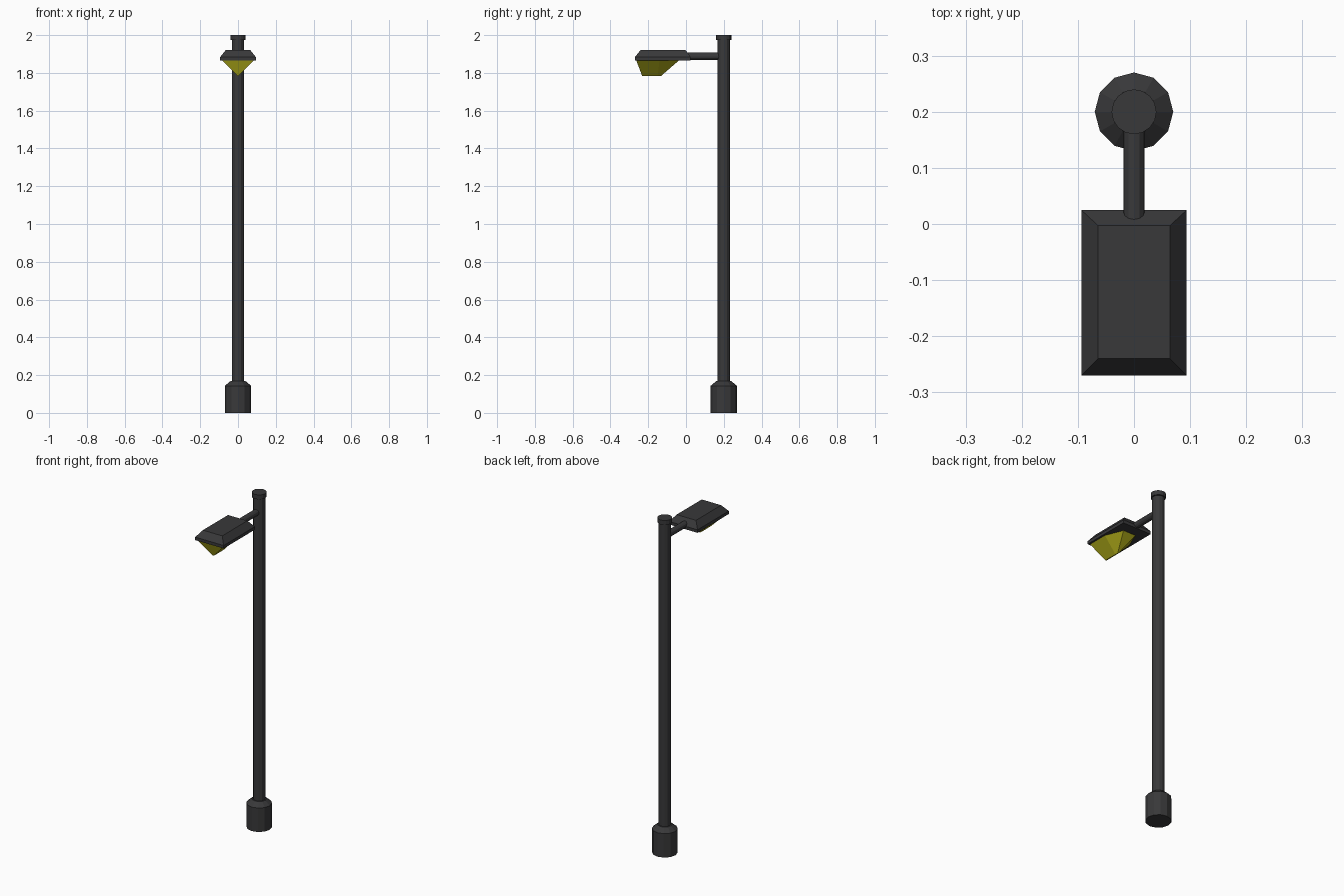
import bpy, math
from mathutils import Vector

if "Cube" in bpy.data.objects:
    bpy.data.objects.remove(bpy.data.objects["Cube"])

POLE_Y = 0.2


def material(name, colour):
    m = bpy.data.materials.new(name)
    m.diffuse_color = colour
    m.use_nodes = True
    m.node_tree.nodes["Principled BSDF"].inputs["Base Color"].default_value = m.diffuse_color
    return m


dark = material("dark_metal", (0.04, 0.04, 0.042, 1))
yellow = material("yellow_glass", (0.42, 0.40, 0.01, 1))


def loft(name, rings, mat):
    """Skin equal-length rings (listed bottom to top, counter-clockwise) and cap the ends."""
    n = len(rings[0])
    verts = [p for ring in rings for p in ring]
    faces = [tuple(reversed(range(n))),
             tuple(range(len(verts) - n, len(verts)))]
    for k in range(len(rings) - 1):
        a, b = k * n, (k + 1) * n
        for i in range(n):
            j = (i + 1) % n
            faces.append((a + i, a + j, b + j, b + i))
    mesh = bpy.data.meshes.new(name)
    mesh.from_pydata(verts, [], faces)
    mesh.materials.append(mat)
    ob = bpy.data.objects.new(name, mesh)
    bpy.context.collection.objects.link(ob)
    return ob


def turned(name, profile, sides, mat):
    """Upright round part on the pole axis from (radius, z) pairs."""
    step = 2 * math.pi / sides
    return loft(name, [[(r * math.cos(i * step), POLE_Y + r * math.sin(i * step), z)
                        for i in range(sides)] for r, z in profile], mat)


def rect(x, y0, y1, z):
    return [(-x, y0, z), (x, y0, z), (x, y1, z), (-x, y1, z)]


def lens_ring(x_wide, x_back, y0, y_mid, y1, z):
    return [(-x_wide, y0, z), (x_wide, y0, z), (x_wide, y_mid, z),
            (x_back, y1, z), (-x_back, y1, z), (-x_wide, y_mid, z)]


# Post: footing with chamfered top, shaft and cap
turned("footing", [(0.07, 0), (0.07, 0.143), (0.04, 0.168)], 12, dark)
turned("pole", [(0.033, 0.15), (0.033, 1.98)], 12, dark)
turned("pole_cap", [(0.04, 1.973), (0.04, 2.0)], 16, dark)

# Horizontal arm running from the pole into the lamp head
bpy.ops.mesh.primitive_cylinder_add(vertices=12, radius=0.019, depth=0.2,
                                    location=(0, 0.1, 1.888),
                                    rotation=(math.pi / 2, 0, 0))
arm = bpy.context.object
arm.name = "arm"
arm.data.materials.append(dark)

# Lamp head: thin rim with a bevelled hood
loft("lamp_head", [rect(0.094, -0.27, 0.025, 1.866),
                   rect(0.094, -0.27, 0.025, 1.884),
                   rect(0.064, -0.24, -0.003, 1.922)], dark)

# Wedge-shaped lens, narrowing to a keel below and tapering to the back
loft("lens", [lens_ring(0.003, 0.002, -0.232, -0.15, -0.132, 1.784),
              lens_ring(0.085, 0.042, -0.264, -0.14, -0.035, 1.868)], yellow)
